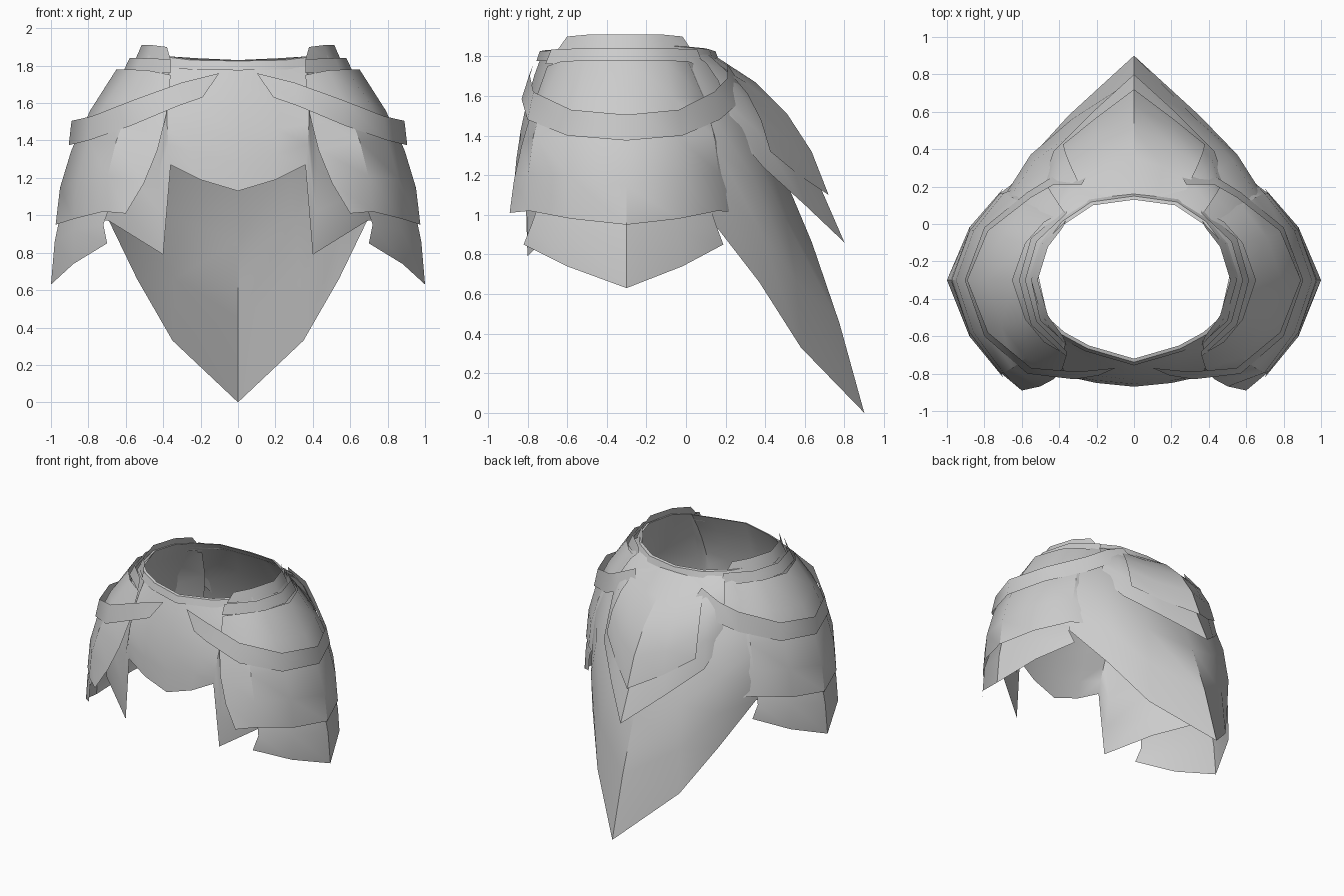
import bpy, bmesh, math
from mathutils import Vector

cube = bpy.data.objects.get("Cube")
if cube:
    bpy.data.objects.remove(cube, do_unlink=True)

grey = bpy.data.materials.new("plain_grey")
grey.use_nodes = True
COL = (0.6, 0.6, 0.6, 1)
grey.diffuse_color = COL
grey.node_tree.nodes["Principled BSDF"].inputs["Base Color"].default_value = COL
grey.node_tree.nodes["Principled BSDF"].inputs["Roughness"].default_value = 0.7


def curve3(top, mid, hem, n):
    """Points on the parabola through top, mid and hem."""
    a, b, c = Vector(top), Vector(mid), Vector(hem)
    out = []
    for i in range(n + 1):
        t = i / n
        out.append(a * (2 * t - 1) * (t - 1) + b * 4 * t * (1 - t) + c * t * (2 * t - 1))
    return out


def sheet(name, columns, sides=(1, -1), angle=35):
    """Loft columns (ordered front to back, top to hem) and reflect across x."""
    bm = bmesh.new()
    for s in sides:
        grid = [[bm.verts.new((p[0] * s, p[1], p[2])) for p in col] for col in columns]
        for a, b in zip(grid, grid[1:]):
            for i in range(len(a) - 1):
                f = [a[i], a[i + 1], b[i + 1], b[i]]
                bm.faces.new(f if s > 0 else f[::-1])
    bmesh.ops.remove_doubles(bm, verts=bm.verts, dist=0.0005)
    me = bpy.data.meshes.new(name)
    bm.to_mesh(me)
    bm.free()
    ob = bpy.data.objects.new(name, me)
    bpy.context.collection.objects.link(ob)
    me.materials.append(grey)
    bpy.ops.object.select_all(action='DESELECT')
    ob.select_set(True)
    bpy.context.view_layer.objects.active = ob
    bpy.ops.object.shade_smooth_by_angle(angle=math.radians(angle))
    return ob


def loft(cols, n):
    return [curve3(*c, n) for c in cols]


def wrap(cols):
    """Continue hip columns round the back by reflecting across the hip centre."""
    back = [[(x, -0.3 - (y + 0.3) * 0.94, z) for x, y, z in c] for c in cols[-2::-1]]
    return cols + back


# Skirt with notched front and long pointed tail
skirt = [
    [(0, -.72, 1.83), (0, -.82, 1.5), (0, -.87, 1.13)],
    [(.24, -.65, 1.835), (.22, -.79, 1.52), (.2, -.85, 1.19)],
    [(.36, -.585, 1.85), (.38, -.76, 1.55), (.36, -.815, 1.27)],
    [(.37, -.58, 1.85), (.42, -.76, 1.35), (.4, -.80, .79)],
    [(.46, -.5, 1.86), (.64, -.62, 1.4), (.69, -.62, .97)],
    [(.51, -.28, 1.86), (.82, -.3, 1.4), (.87, -.3, 1.0)],
    [(.46, -.12, 1.86), (.76, -.03, 1.4), (.8, 0, 1.0)],
    [(.37, 0, 1.85), (.62, .16, 1.4), (.69, .13, .97)],
    [(.22, .1, 1.84), (.5, .32, 1.3), (.54, .37, .66)],
    [(.11, .115, 1.835), (.28, .46, 1.13), (.35, .58, .33)],
    [(0, .13, 1.83), (0, .56, 1.05), (0, .9, 0)],
]
sheet("skirt", loft(skirt, 5))

# Rolled waist rim
rim = []
for c in skirt:
    x, y, z = c[0]
    rim.append([(x, y, z), (x * 1.04, -.3 + (y + .3) * 1.045, z - .005),
                (x * 1.09, -.3 + (y + .3) * 1.085, z - .055)])
sheet("waist_rim", rim)

# Two overlapping back plates, listed from centre to side
back_lower = [
    [(0, .14, 1.8), (0, .51, 1.43), (0, .8, .86)],
    [(.12, .12, 1.81), (.2, .43, 1.47), (.22, .60, 1.05)],
    [(.25, .1, 1.82), (.38, .285, 1.6), (.43, .39, 1.24)],
    [(.35, .03, 1.82), (.44, .16, 1.68), (.48, .24, 1.42)],
]
sheet("back_plate_lower", loft(back_lower[::-1], 4), angle=25)
back_upper = [
    [(0, .15, 1.8), (0, .51, 1.51), (0, .72, 1.1)],
    [(.12, .13, 1.8), (.18, .44, 1.52), (.2, .57, 1.2)],
    [(.24, .11, 1.8), (.34, .31, 1.61), (.38, .425, 1.32)],
]
sheet("back_plate_upper", loft(back_upper[::-1], 4), angle=25)

# Hip parts, listed from the front edge to the hip centre
hip_upper = [
    [(.36, -.70, 1.75), (.43, -.83, 1.35), (.6, -.89, 1.01)],
    [(.48, -.63, 1.775), (.65, -.77, 1.4), (.72, -.79, 1.02)],
    [(.58, -.51, 1.78), (.80, -.57, 1.4), (.88, -.58, .98)],
    [(.65, -.3, 1.78), (.89, -.3, 1.35), (.975, -.3, .95)],
]
hip_lower = [
    [(.66, -.72, 1.12), (.72, -.78, .95), (.70, -.82, .85)],
    [(.83, -.55, 1.1), (.88, -.58, .92), (.88, -.6, .74)],
    [(.93, -.3, 1.1), (.98, -.3, .86), (1, -.3, .63)],
]
band_top = [
    [(.38, -.60, 1.9), (.36, -.65, 1.83)],
    [(.46, -.49, 1.91), (.49, -.51, 1.83)],
    [(.515, -.3, 1.91), (.55, -.3, 1.83)],
]
band_low = [
    [(.36, -.68, 1.835), (.36, -.71, 1.76)],
    [(.52, -.52, 1.84), (.55, -.54, 1.765)],
    [(.58, -.3, 1.84), (.615, -.3, 1.765)],
]
strap = [
    [(.10, -.77, 1.76), (.19, -.81, 1.63)],
    [(.30, -.79, 1.71), (.32, -.83, 1.585)],
    [(.55, -.77, 1.62), (.57, -.80, 1.48)],
    [(.78, -.58, 1.53), (.80, -.60, 1.40)],
    [(.89, -.3, 1.505), (.905, -.3, 1.375)],
]
strap_full = wrap(strap)[:-2] + [
    [(.43, .21, 1.69), (.44, .25, 1.55)],
    [(.28, .21, 1.76), (.24, .28, 1.65)],
]

for side, s in (("left", 1), ("right", -1)):
    sheet(side + "_hip_plate_upper", loft(wrap(hip_upper), 4), (s,))
    sheet(side + "_hip_plate_lower", loft(wrap(hip_lower), 2), (s,))
    sheet(side + "_hip_band_top", wrap(band_top), (s,))
    sheet(side + "_hip_band_low", wrap(band_low), (s,))
    sheet(side + "_hanging_strap", strap_full, (s,), 40)
